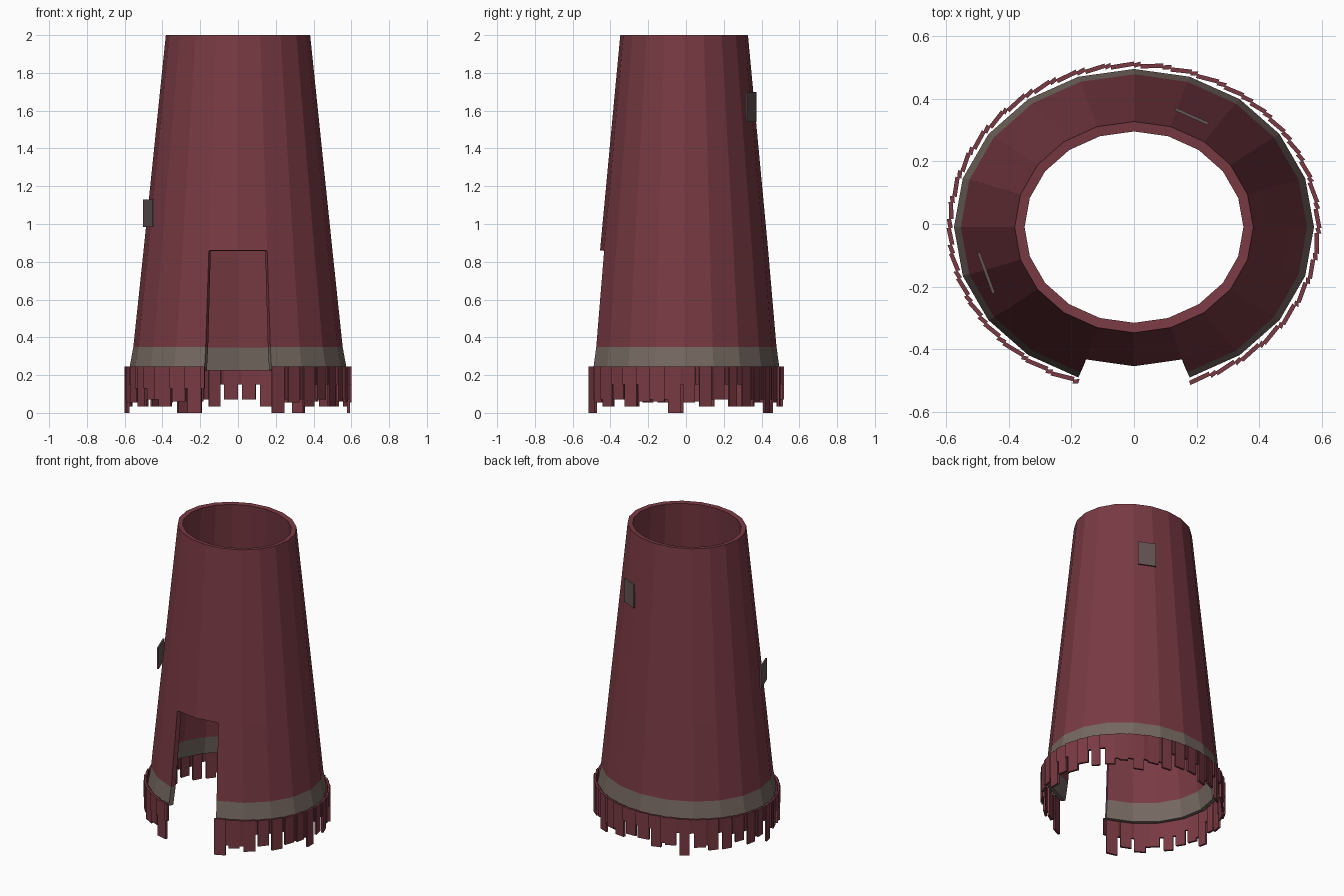
import bpy, bmesh, random
from math import cos, sin, pi, radians, atan2, hypot
from mathutils import Matrix

if "Cube" in bpy.data.objects:
    bpy.data.objects.remove(bpy.data.objects["Cube"])

random.seed(7)
SIDES = 20
CY = -0.01


def material(name, color):
    m = bpy.data.materials.new(name)
    m.diffuse_color = (*color, 1)
    m.use_nodes = True
    m.node_tree.nodes["Principled BSDF"].inputs["Base Color"].default_value = m.diffuse_color
    return m


red = material("red_cloth", (0.19, 0.042, 0.056))
grey = material("grey_band", (0.18, 0.14, 0.12))
dark = material("patch_cloth", (0.13, 0.09, 0.088))


def make_object(name, bm, mats):
    bmesh.ops.recalc_face_normals(bm, faces=bm.faces)
    mesh = bpy.data.meshes.new(name)
    bm.to_mesh(mesh)
    bm.free()
    for m in mats:
        mesh.materials.append(m)
    ob = bpy.data.objects.new(name, mesh)
    bpy.context.collection.objects.link(ob)
    return ob


def oval(rx, ry, angle, z):
    return (rx * cos(angle), CY + ry * sin(angle), z)


# Tapered body with grey hem band and front slit
rings = [(0.382, 0.338, 2.0), (0.50, 0.445, 0.86),
         (0.554, 0.489, 0.35), (0.576, 0.506, 0.23)]
bm = bmesh.new()
grid = [[bm.verts.new(oval(rx, ry, -pi / 2 + 2 * pi * i / SIDES, z))
         for i in range(SIDES)] for rx, ry, z in rings]
for r in range(len(rings) - 1):
    for i in range(SIDES):
        if r > 0 and i in (0, SIDES - 1):
            continue
        j = (i + 1) % SIDES
        f = bm.faces.new((grid[r][i], grid[r][j], grid[r + 1][j], grid[r + 1][i]))
        f.material_index = 1 if r == 2 else 0
loose = [v for v in bm.verts if not v.link_faces]
bmesh.ops.delete(bm, geom=loose, context='VERTS')
body = make_object("skirt_body", bm, [red, grey])
solid = body.modifiers.new("thickness", 'SOLIDIFY')
solid.thickness = 0.032
solid.offset = -1


# Ragged fringe: overlapping slanted strips with uneven lower ends
def strip(bm, a0, a1, z0, z1, twist):
    loops = []
    for z in (z0, z1):
        pts = []
        for a, out in ((a0, 0), (a1, -twist), (a1, -twist - 0.014), (a0, -0.014)):
            pts.append(bm.verts.new(oval(0.6 + out, 0.53 + out, a, z)))
        loops.append(pts)
    lo, hi = loops
    bm.faces.new(lo)
    bm.faces.new(hi)
    for i in range(4):
        j = (i + 1) % 4
        bm.faces.new((lo[i], lo[j], hi[j], hi[i]))


bm = bmesh.new()
start, end = radians(-72.5), radians(252.5)
count = 36
step = (end - start) / count
ends = [0.0, 0.06, 0.035, 0.07, 0.035, 0.055]
for k in range(count):
    a = start + k * step
    gap = step * random.uniform(0.15, 0.4)
    low = ends[(k * 5 + k // 6) % 6]
    strip(bm, a, a + step - gap, low, 0.245, 0.008)
    strip(bm, a + step - gap, a + step, random.choice((0.07, 0.13, 0.15)), 0.245, 0.006)
make_object("ragged_fringe", bm, [red])


# Sewn patches
def patch(name, p, q, z0, z1):
    bm = bmesh.new()
    dx, dy = q[0] - p[0], q[1] - p[1]
    mat = (Matrix.Translation(((p[0] + q[0]) / 2, (p[1] + q[1]) / 2, (z0 + z1) / 2))
           @ Matrix.Rotation(atan2(dy, dx), 4, 'Z')
           @ Matrix.Diagonal((hypot(dx, dy), 0.01, z1 - z0, 1)))
    bmesh.ops.create_cube(bm, size=1, matrix=mat)
    make_object(name, bm, [dark])


patch("side_patch", (-0.497, -0.092), (-0.449, -0.222), 0.985, 1.13)
patch("back_patch", (0.132, 0.368), (0.237, 0.321), 1.54, 1.70)
